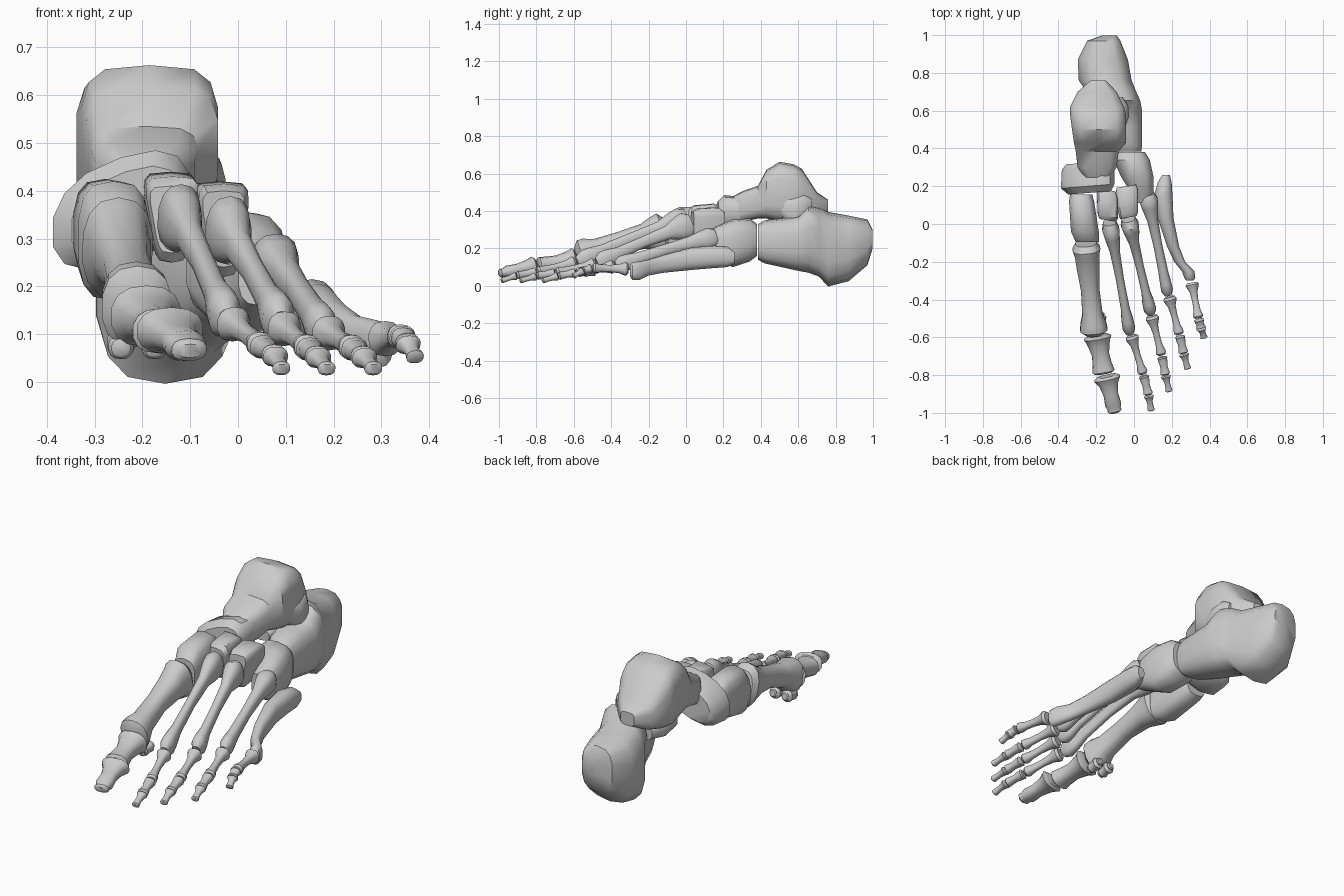
import bpy, bmesh, math
from mathutils import Vector

SIDES = 14


def section(e):
    """Unit superellipse, e=2 round, larger e is boxier."""
    pts = []
    for i in range(SIDES):
        a = 2 * math.pi * (i + 0.5) / SIDES
        c, s = math.cos(a), math.sin(a)
        pts.append((math.copysign(abs(c) ** (2 / e), c), math.copysign(abs(s) ** (2 / e), s)))
    return pts


def skin(name, rings, angle=40):
    """Closed tube through a list of vertex rings."""
    bm = bmesh.new()
    loops = [[bm.verts.new(p) for p in r] for r in rings]
    for a, b in zip(loops, loops[1:]):
        for i in range(SIDES):
            j = (i + 1) % SIDES
            bm.faces.new((a[i], a[j], b[j], b[i]))
    bm.faces.new(loops[0][::-1])
    bm.faces.new(loops[-1])
    bmesh.ops.recalc_face_normals(bm, faces=bm.faces)
    me = bpy.data.meshes.new(name)
    bm.to_mesh(me)
    bm.free()
    ob = bpy.data.objects.new(name, me)
    bpy.context.collection.objects.link(ob)
    bpy.ops.object.select_all(action='DESELECT')
    ob.select_set(True)
    bpy.context.view_layer.objects.active = ob
    bpy.ops.object.shade_smooth_by_angle(angle=math.radians(angle))
    return ob


def block_bone(name, slices, e=2.8, shear=0.0, taper=0.0, skew=0.0):
    """Chunky bone: slices (y, x0, x1, z0, z1) lofted along y; skew slants the ends."""
    rings = []
    for y, x0, x1, z0, z1 in slices:
        xc, zc, hx, hz = (x0 + x1) / 2, (z0 + z1) / 2, (x1 - x0) / 2, (z1 - z0) / 2
        rings.append([(xc + u * hx * (1 + taper * (v - 1)), y + skew * u * hx,
                       zc + v * hz + shear * u * hx) for u, v in section(e)])
    return skin(name, rings)


def long_bone(name, a, b, base, shaft, head, arch=0.0, tip=0.6, back=0.75):
    """Flared bone from a to b; base, shaft, head are (half width, half height)."""
    a, b = Vector(a), Vector(b)
    d = (b - a).normalized()
    side = d.cross(Vector((0, 0, 1))).normalized()
    up = side.cross(d)
    rings = []
    for t, s, k in ((0, base, back), (.06, base, 1), (.13, base, .88), (.25, shaft, 1.25),
                    (.5, shaft, 1), (.77, shaft, 1.1), (.88, head, .95), (.95, head, 1), (1, head, tip)):
        c = a.lerp(b, t) + up * arch * math.sin(math.pi * t)
        rings.append([c + side * u * s[0] * k + up * v * s[1] * k for u, v in section(2.4)])
    return skin(name, rings)


# Heel bone and its inner shelf
block_bone("heel_bone", [
    (.998, -.17, -.09, .20, .30), (.97, -.25, -.07, .11, .355), (.87, -.30, -.03, .025, .375),
    (.76, -.295, -.01, -.004, .395), (.71, -.26, .01, .05, .42), (.655, -.23, .035, .07, .43),
    (.60, -.20, .045, .08, .375), (.51, -.17, .045, .10, .36), (.42, -.12, .045, .12, .35),
    (.385, -.10, .04, .14, .33)])
block_bone("heel_shelf", [(.64, -.25, -.12, .27, .36), (.57, -.29, -.12, .27, .37),
                          (.47, -.28, -.10, .28, .37), (.43, -.24, -.12, .29, .35)])

# Ankle bone with its outer process
block_bone("ankle_bone", [
    (.76, -.23, -.15, .39, .46), (.70, -.30, -.09, .36, .50), (.62, -.34, -.05, .34, .625),
    (.575, -.34, -.04, .33, .65), (.50, -.33, -.04, .34, .663), (.43, -.32, -.04, .36, .62),
    (.385, -.31, -.08, .36, .535), (.30, -.30, -.09, .34, .505), (.245, -.26, -.13, .36, .475)], e=3.8)
block_bone("ankle_process", [(.67, -.14, -.06, .37, .47), (.63, -.14, -.03, .33, .49),
                             (.57, -.14, -.025, .31, .48), (.50, -.12, -.05, .38, .48)])

# Midfoot bones
block_bone("navicular_bone", [
    (.325, -.36, -.13, .28, .44), (.30, -.385, -.10, .26, .46),
    (.20, -.39, -.10, .25, .47), (.165, -.35, -.12, .27, .44)], e=2.4, shear=.33, skew=.08)
block_bone("inner_wedge_bone", [
    (.155, -.34, -.22, .23, .40), (.12, -.345, -.21, .21, .425), (-.04, -.335, -.185, .17, .42),
    (-.095, -.31, -.185, .18, .37)], e=3)
block_bone("middle_wedge_bone", [
    (.18, -.20, -.09, .26, .42), (.15, -.205, -.08, .25, .44), (.04, -.20, -.075, .25, .43),
    (.02, -.19, -.09, .27, .41)], e=4.5, taper=.25, skew=-.15)
block_bone("outer_wedge_bone", [
    (.20, -.10, .02, .25, .40), (.17, -.105, .03, .23, .42), (.06, -.09, .03, .22, .415),
    (.035, -.08, .02, .24, .40)], e=4.5, taper=.25, skew=.15)
block_bone("cuboid_bone", [
    (.38, -.09, .06, .16, .33), (.34, -.11, .085, .13, .36), (.25, -.07, .105, .10, .355),
    (.17, -.02, .105, .13, .32), (.11, 0, .09, .16, .29)], e=2.8)

# Metatarsals
long_bone("metatarsal_1", (-.255, -.10, .285), (-.21, -.585, .148), (.075, .11), (.05, .055), (.074, .088), .02)
long_bone("metatarsal_2", (-.13, .01, .355), (-.022, -.58, .125), (.046, .075), (.022, .03), (.034, .05), .015)
long_bone("metatarsal_3", (-.03, .03, .33), (.09, -.475, .12), (.048, .075), (.022, .03), (.034, .05), .01)
long_bone("metatarsal_4", (.07, .16, .26), (.18, -.375, .105), (.05, .06), (.024, .03), (.032, .045), .01)
block_bone("metatarsal_5", [
    (.26, .15, .19, .12, .18), (.22, .125, .20, .10, .21), (.15, .105, .205, .095, .215),
    (.03, .125, .21, .085, .205), (-.12, .175, .24, .07, .165), (-.20, .212, .272, .055, .14),
    (-.25, .253, .32, .03, .13), (-.285, .265, .325, .03, .125), (-.30, .275, .315, .05, .11)], e=2.4)

# Small round bones tucked under the big toe joint
for i, x in enumerate((-.245, -.175)):
    long_bone(f"sesamoid_{i + 1}", (x, -.47, .085), (x, -.56, .07), (.02, .02), (.024, .024), (.02, .02))

# Big toe
long_bone("toe_1_proximal", (-.195, -.59, .14), (-.16, -.79, .105), (.075, .065), (.047, .04), (.06, .048), tip=.75)
long_bone("toe_1_distal", (-.145, -.805, .11), (-.10, -1.0, .065), (.072, .05), (.04, .03), (.038, .024))

# Lesser toes: joints along each toe, split into three bones
toes = {
    2: [(-.015, -.585, .125), (.05, -.80, .075), (.077, -.905, .055), (.092, -.99, .026)],
    3: [(.092, -.48, .115), (.148, -.70, .07), (.167, -.80, .052), (.187, -.89, .026)],
    4: [(.185, -.38, .105), (.242, -.59, .07), (.263, -.685, .052), (.285, -.77, .026)],
    5: [(.305, -.305, .09), (.343, -.505, .095), (.355, -.55, .08), (.372, -.605, .05)],
}
sizes = [((.036, .037), (.017, .019), (.027, .026)),
         ((.028, .025), (.02, .018), (.026, .022)),
         ((.027, .022), (.015, .013), (.019, .015))]
for n, joints in toes.items():
    for k, part in enumerate(("proximal", "middle", "distal")):
        a, b = Vector(joints[k]), Vector(joints[k + 1])
        long_bone(f"toe_{n}_{part}", a.lerp(b, .03), a.lerp(b, .97), *sizes[k], tip=.7)
